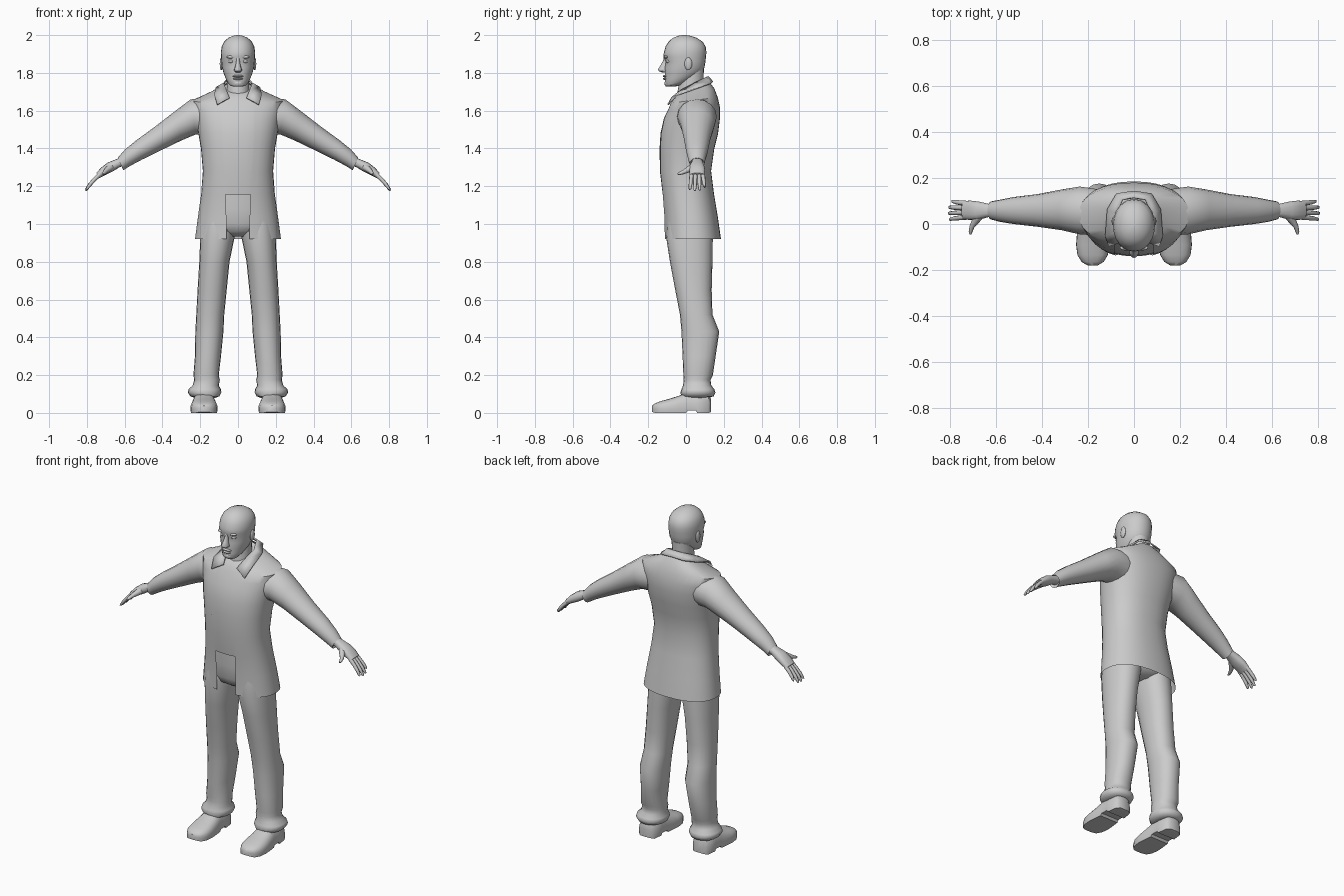
import bpy, bmesh, math
from mathutils import Vector as V

grey = bpy.data.materials.new("plain grey")
grey.diffuse_color = (0.6, 0.6, 0.6, 1)


def ring(c, u, v, n=2.0, seg=20, gap=None):
    """Superellipse around c; with a gap it is an arc open towards u."""
    power = lambda t: math.copysign(abs(t) ** (2 / n), t)
    if gap is None:
        angles = [2 * math.pi * i / seg for i in range(seg)]
    else:
        angles = [gap + (2 * math.pi - 2 * gap) * i / seg for i in range(seg + 1)]
    return [V(c) + V(u) * power(math.cos(a)) + V(v) * power(math.sin(a)) for a in angles]


def level(z, x0, x1, y0, y1, n=2.2, tilt=0, seg=20, gap=None):
    """Horizontal ring given by its extents; tilt lifts the back."""
    d = (y1 - y0) / 2
    return ring(((x0 + x1) / 2, (y0 + y1) / 2, z), (0, -d, -d * tilt),
                ((x1 - x0) / 2, 0, 0), n, seg, gap)


def limb(top, bot, y0, y1, n=2.0):
    """Ring across an arm, from its upper and lower outline points (x, z)."""
    t, b = V((top[0], 0, top[1])), V((bot[0], 0, bot[1]))
    return ring((t + b) / 2 + V((0, (y0 + y1) / 2, 0)), (t - b) / 2, (0, (y1 - y0) / 2, 0), n, 16)


def finish(name, bm, mirror=False, angle=50):
    bmesh.ops.recalc_face_normals(bm, faces=bm.faces)
    me = bpy.data.meshes.new(name)
    bm.to_mesh(me)
    bm.free()
    me.materials.append(grey)
    me.shade_smooth()
    me.set_sharp_from_angle(angle=math.radians(angle))
    ob = bpy.data.objects.new(name, me)
    bpy.context.collection.objects.link(ob)
    if mirror:
        ob.modifiers.new("mirror", "MIRROR")
    return ob


def loft(name, rings, closed=True, caps=(True, True), mirror=False):
    bm = bmesh.new()
    rows = [[bm.verts.new(p) for p in r] for r in rings]
    n = len(rows[0])
    for a, b in zip(rows, rows[1:]):
        for i in range(n if closed else n - 1):
            j = (i + 1) % n
            bm.faces.new((a[i], a[j], b[j], b[i]))
    for on, r in zip(caps, (rows[0], rows[-1])):
        if on and closed:
            bm.faces.new(r)
    return finish(name, bm, mirror)


def tube(name, pts, radii):
    """Round finger along a path, mirrored to the other hand."""
    pts = [V(p) for p in pts]
    rings = []
    for i, (p, r) in enumerate(zip(pts, radii)):
        d = (pts[min(i + 1, len(pts) - 1)] - pts[max(i - 1, 0)]).normalized()
        u = d.orthogonal().normalized()
        if abs(d.y) < 0.5:
            u = V((0, 1, 0))
        rings.append(ring(p, u * r, d.cross(u) * r, 2, 8))
    return loft(name, rings, mirror=True)


def ball(name, c, size, mirror=False):
    bm = bmesh.new()
    bmesh.ops.create_uvsphere(bm, u_segments=14, v_segments=8, radius=1)
    for v in bm.verts:
        v.co = V(c) + V((v.co.x * size[0], v.co.y * size[1], v.co.z * size[2]))
    return finish(name, bm, mirror)


# Jacket body: z, half width, front, back, front edge x, tilt
jacket = [(.92, .228, -.115, .185, .062, 0), (1.04, .212, -.118, .168, .062, 0),
          (1.16, .195, -.128, .148, .065, 0), (1.28, .186, -.143, .133, .073, 0),
          (1.40, .196, -.145, .150, .082, 0), (1.48, .21, -.14, .17, .085, 0),
          (1.56, .225, -.122, .18, .085, 0), (1.61, .237, -.1, .18, .085, .05),
          (1.655, .24, -.085, .168, .085, .12), (1.69, .15, -.07, .15, .075, .25),
          (1.72, .085, -.05, .125, .055, .35)]
rows = []
for z, w, f, b, e, t in jacket:
    rows.append(level(z, -w, w, f, b, 2.3, t, 32, math.asin((e / w) ** (2.3 / 2))))
loft("jacket", rows, closed=False)

# Shirt under the jacket
loft("shirt", [level(z, .007 - w, w - .007, f + .005, b - .008, 2.3, t, 32)
               for z, w, f, b, e, t in [(1.155, .195, -.128, .148, 0, 0)] + jacket[3:]])

# Collar band folded over the shoulders
inner = [(.045, -.075, 1.668), (.06, -.03, 1.705), (.075, .045, 1.745), (.05, .105, 1.775), (0, .115, 1.78)]
outer = [(.11, -.095, 1.632), (.125, -.05, 1.682), (.115, .065, 1.722), (.075, .132, 1.745), (0, .142, 1.752)]
collar = loft("collar", [inner, outer], closed=False, mirror=True)
thick = collar.modifiers.new("cloth", "SOLIDIFY")
thick.thickness, thick.offset = .008, 0

# Sleeves
loft("sleeve", [limb(*a) for a in [
    ((.13, 1.67), (.17, 1.47), -.05, .15), ((.25, 1.66), (.222, 1.475), -.045, .163),
    ((.33, 1.60), (.30, 1.442), -.027, .15), ((.44, 1.515), (.40, 1.394), -.012, .13),
    ((.54, 1.442), (.51, 1.34), 0, .117), ((.60, 1.393), (.572, 1.307), .01, .105),
    ((.637, 1.35), (.607, 1.285), .02, .098), ((.62, 1.345), (.60, 1.30), .03, .09)]], mirror=True)

# Hands
loft("palm", [limb(*a, 2.4) for a in [
    ((.60, 1.36), (.585, 1.31), .03, .088), ((.64, 1.345), (.625, 1.302), .03, .088),
    ((.69, 1.325), (.665, 1.277), .018, .098), ((.725, 1.298), (.705, 1.258), .018, .102),
    ((.75, 1.27), (.732, 1.244), .02, .099)]], mirror=True)
for i, reach in enumerate((.93, 1, .97, .8)):
    y = .03 + .0197 * i
    pts = [(.73 + dx * reach, y + .002 * (i - 1.5) * k, 1.264 - dz * reach)
           for k, (dx, dz) in enumerate([(0, 0), (.03, .028), (.056, .057), (.074, .083), (.078, .088)])]
    tube("finger", pts, (.012, .0105, .0095, .007, .003))
tube("thumb", [(.67, .04, 1.303), (.69, .012, 1.288), (.705, -.012, 1.275), (.711, -.035, 1.267),
               (.712, -.045, 1.265)], (.02, .016, .011, .008, .004))

# Trousers: seat and legs (z, inner x, outer x, front, back)
loft("trouser_seat", [level(z, -w, w, f, b) for z, w, f, b in [
    (.935, .06, -.05, .09), (.96, .15, -.09, .14), (1.0, .19, -.105, .15),
    (1.08, .185, -.113, .145), (1.17, .175, -.115, .13)]])
loft("trouser_leg", [level(*a) for a in [
    (1.02, .01, .19, -.1, .14), (.93, .018, .2, -.105, .142), (.8, .045, .205, -.085, .14),
    (.65, .06, .214, -.057, .136), (.52, .073, .221, -.032, .14), (.43, .077, .226, -.024, .176),
    (.3, .09, .228, -.018, .157), (.2, .102, .236, -.014, .142), (.175, .096, .232, -.012, .13),
    (.145, .102, .24, -.016, .134), (.125, .09, .262, -.024, .15), (.108, .088, .266, -.03, .156),
    (.088, .098, .252, -.024, .147), (.08, .12, .23, 0, .12)]], mirror=True)

# Shoes: y, half width, top height, sole height
rows = []
for y, w, h, s in [(.132, .03, .075, .004), (.118, .052, .1, 0), (.06, .06, .11, 0), (.052, .06, .11, .012),
                   (.01, .062, .11, .012), (.0, .063, .108, 0), (-.04, .068, .09, 0), (-.09, .072, .074, 0),
                   (-.135, .066, .062, 0), (-.165, .048, .05, 0), (-.18, .022, .038, .006)]:
    arch = [V((.18 + w * math.copysign(abs(math.cos(a)) ** .7, math.cos(a)), y, .02 + (h - .02) * math.sin(a) ** .8))
            for a in [math.pi * max(0, min(12, i)) / 12 for i in range(12)]]
    arch.append(V((.18 - w, y, .02)))
    rows.append(arch + [V((.18 - w * .96, y, s)), V((.18 + w * .96, y, s))])
loft("shoe", rows, mirror=True)

# Neck and head (z, half width, front, back)
loft("neck", [level(z, -w, w, f, b, 2) for z, w, f, b in [
    (1.62, .07, -.05, .09), (1.70, .06, -.045, .092), (1.76, .058, -.035, .092), (1.82, .06, -.02, .095)]])
loft("head", [level(z, -w, w, f, b, 2.1, t, 24) for z, w, f, b, t in [
    (1.727, .02, -.095, -.06, 0), (1.733, .042, -.107, -.02, .1), (1.75, .055, -.113, .03, .2),
    (1.775, .067, -.112, .07, .15), (1.80, .077, -.112, .088, .08), (1.83, .085, -.113, .098, 0),
    (1.86, .088, -.108, .103, 0), (1.885, .09, -.12, .106, 0), (1.91, .091, -.117, .108, 0),
    (1.94, .086, -.108, .104, 0), (1.965, .074, -.093, .088, 0), (1.985, .052, -.07, .058, 0),
    (1.996, .028, -.042, .025, 0), (2.0, .008, -.02, 0, 0)]])
loft("nose", [level(z, -w, w, f, -.09, 2, 0, 12) for z, w, f in [
    (1.885, .012, -.117), (1.865, .009, -.121), (1.84, .013, -.135), (1.82, .02, -.148),
    (1.81, .021, -.146), (1.803, .014, -.128)]])
ball("ear", (.088, .012, 1.848), (.009, .02, .034), True)
ball("eye", (.036, -.092, 1.862), (.016, .014, .011), True)
ball("brow", (.036, -.104, 1.884), (.026, .011, .008), True)
ball("upper_lip", (0, -.107, 1.783), (.03, .016, .007))
ball("lower_lip", (0, -.105, 1.769), (.026, .017, .007))
ball("chin", (0, -.095, 1.745), (.03, .02, .017))
